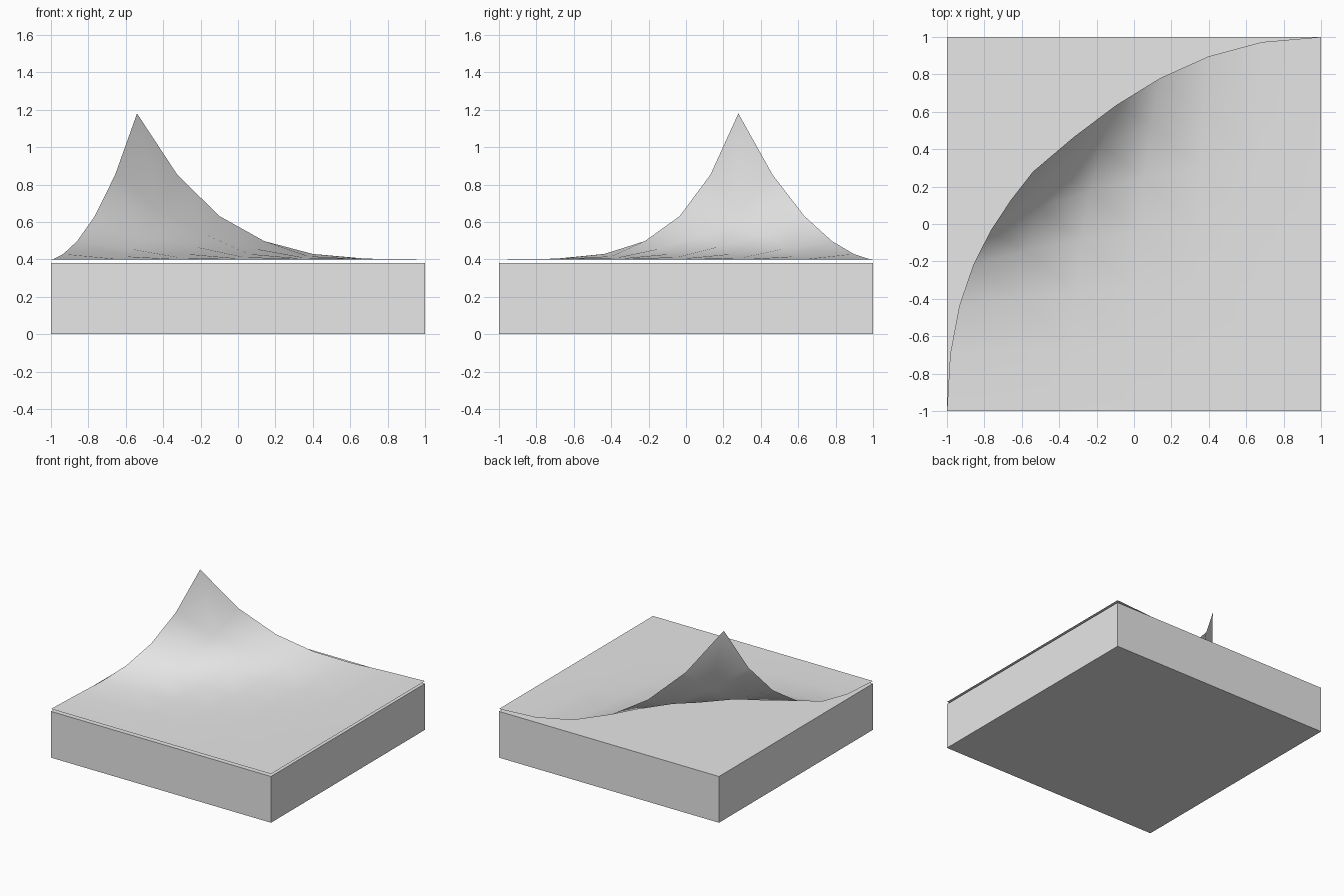
import bpy
import bmesh
from mathutils import Vector

if "Cube" in bpy.data.objects:
    bpy.data.objects.remove(bpy.data.objects["Cube"], do_unlink=True)

SLAB_HEIGHT = 0.38
SHEET_HEIGHT = 0.4
SEGMENTS = 6

grey = bpy.data.materials.new("light_grey")
grey.use_nodes = True
grey.diffuse_color = (0.8, 0.8, 0.8, 1)
grey.node_tree.nodes["Principled BSDF"].inputs["Base Color"].default_value = (0.8, 0.8, 0.8, 1)


def add_object(name, bm):
    mesh = bpy.data.meshes.new(name)
    bm.to_mesh(mesh)
    bm.free()
    mesh.materials.append(grey)
    obj = bpy.data.objects.new(name, mesh)
    bpy.context.collection.objects.link(obj)
    return obj


def bernstein(t):
    s = 1 - t
    return (s**3, 3 * t * s * s, 3 * t * t * s, t**3)


# Base slab
bm = bmesh.new()
bmesh.ops.create_cube(bm, size=1)
bmesh.ops.scale(bm, vec=(2, 2, SLAB_HEIGHT), verts=bm.verts)
bmesh.ops.translate(bm, vec=(0, 0, SLAB_HEIGHT / 2), verts=bm.verts)
add_object("base_slab", bm)

# Control net of the sheet: flat, counted from the corner that is peeled up
control = [[Vector((-1 + i * 2 / 3, 1 - j * 2 / 3, SHEET_HEIGHT)) for j in range(4)]
           for i in range(4)]
pull = Vector((0.46, -0.72, 0))
control[0][0] += pull + Vector((0, 0, 0.78))
control[1][0] += pull * 0.48
control[0][1] += pull * 0.48

# Thin sheet evaluated as a cubic patch
bm = bmesh.new()
grid = []
for a in range(SEGMENTS + 1):
    bu = bernstein(a / SEGMENTS)
    row = []
    for b in range(SEGMENTS + 1):
        bv = bernstein(b / SEGMENTS)
        point = Vector((0, 0, 0))
        for i in range(4):
            for j in range(4):
                point += control[i][j] * bu[i] * bv[j]
        row.append(bm.verts.new(point))
    grid.append(row)
for a in range(SEGMENTS):
    for b in range(SEGMENTS):
        face = bm.faces.new((grid[a][b], grid[a][b + 1],
                             grid[a + 1][b + 1], grid[a + 1][b]))
        face.smooth = True
add_object("peeled_sheet", bm)
